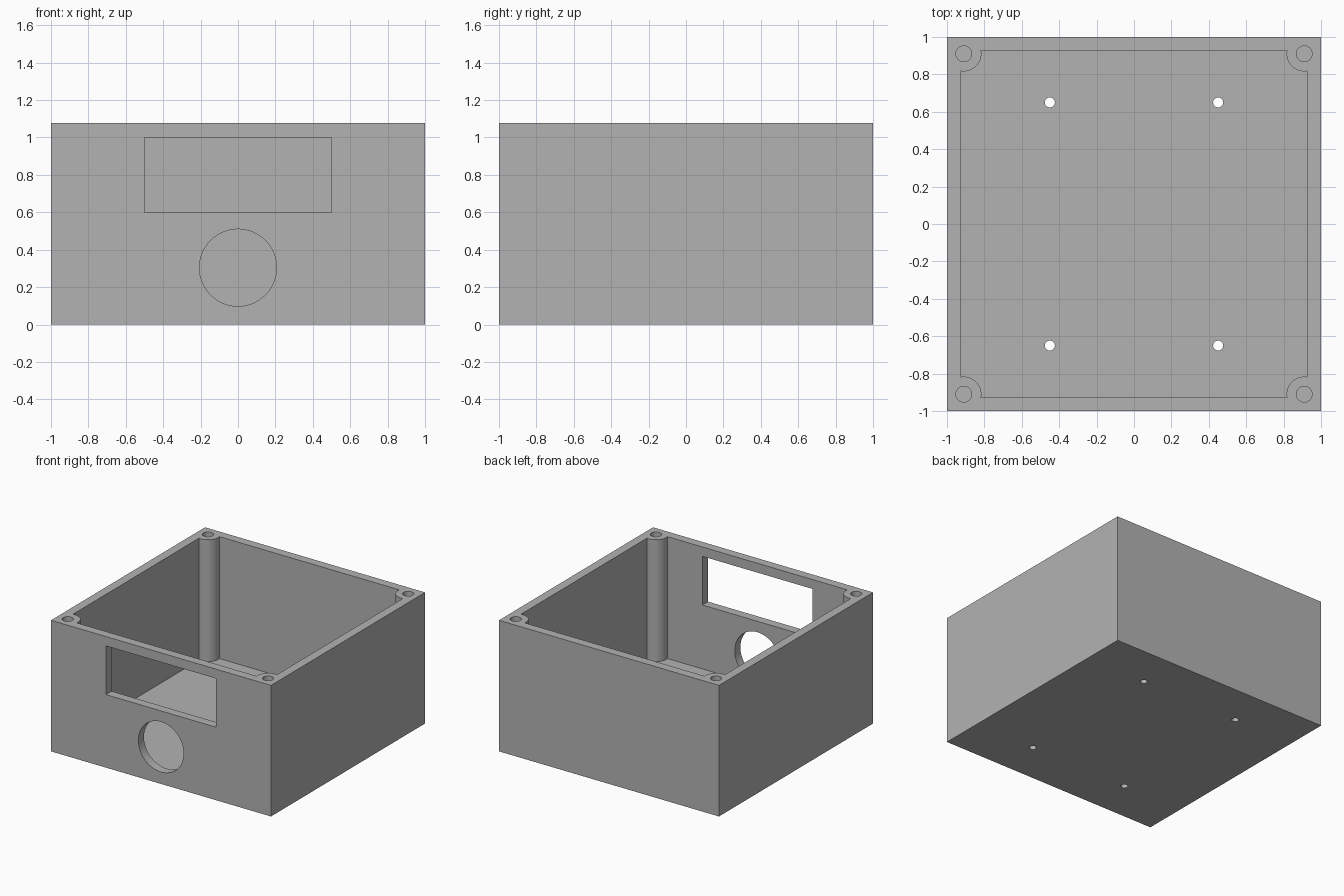
import bpy
import bmesh
import math

cube = bpy.data.objects.get("Cube")
if cube:
    bpy.data.objects.remove(cube, do_unlink=True)

HEIGHT, FLOOR, INNER = 1.077, 0.075, 0.927
POST_AT, POST_R, SCREW_R = 0.91, 0.094, 0.042

grey = bpy.data.materials.new("grey plastic")
grey.use_nodes = True
colour = (0.45, 0.45, 0.45, 1)
grey.diffuse_color = colour
grey.node_tree.nodes["Principled BSDF"].inputs["Base Color"].default_value = colour


def prism(name, outline, z0, z1):
    """Extrude a flat outline from z0 up to z1."""
    bm = bmesh.new()
    base = bm.faces.new([bm.verts.new((x, y, z0)) for x, y in outline])
    grown = bmesh.ops.extrude_face_region(bm, geom=[base])["geom"]
    top = [v for v in grown if isinstance(v, bmesh.types.BMVert)]
    bmesh.ops.translate(bm, verts=top, vec=(0, 0, z1 - z0))
    bmesh.ops.recalc_face_normals(bm, faces=bm.faces)
    mesh = bpy.data.meshes.new(name)
    bm.to_mesh(mesh)
    bm.free()
    mesh.materials.append(grey)
    obj = bpy.data.objects.new(name, mesh)
    bpy.context.collection.objects.link(obj)
    return obj


def rectangle(x, y):
    return [(-x, -y), (x, -y), (x, y), (-x, y)]


def circle(radius, cx=0, cy=0, sides=48):
    steps = [math.tau * i / sides for i in range(sides)]
    return [(cx + radius * math.cos(a), cy + radius * math.sin(a)) for a in steps]


def cavity_outline(steps=14):
    """Square with a round screw post biting into each corner."""
    offset = INNER - POST_AT
    start = math.pi + math.acos(offset / POST_R) - math.pi / 2
    first = -math.asin(offset / POST_R) - math.pi
    # Arc of the +x +y post, from the right wall round to the back wall
    begin = math.tau - math.acos(offset / POST_R)
    end = math.asin(offset / POST_R) + 0
    end = math.pi - end
    arc = []
    for i in range(steps + 1):
        a = begin + (end - begin) * i / steps
        arc.append((POST_AT + POST_R * math.cos(a), POST_AT + POST_R * math.sin(a)))
    points = []
    for quarter in range(4):
        c, s = round(math.cos(quarter * math.pi / 2)), round(math.sin(quarter * math.pi / 2))
        points += [(c * x - s * y, s * x + c * y) for x, y in arc]
    return points


# Solid block and everything removed from it
case = prism("enclosure_case", rectangle(1, 1), 0, HEIGHT)
cutters = [prism("cavity", cavity_outline(), FLOOR, HEIGHT + 0.1)]

for sx in (-1, 1):
    for sy in (-1, 1):
        # Blind screw holes in the corner posts
        screw = circle(SCREW_R, sx * POST_AT, sy * POST_AT, 32)
        cutters.append(prism("screw_hole", screw, HEIGHT - 0.4, HEIGHT + 0.1))
        # Mounting holes through the floor
        mount = circle(0.027, sx * 0.45, sy * 0.65, 32)
        cutters.append(prism("mounting_hole", mount, -0.1, FLOOR + 0.1))

# Front openings, stood upright and pushed through the front wall
for name, outline, z in (("display_window", rectangle(0.5, 0.2), 0.8),
                         ("round_port", circle(0.206, sides=64), 0.304)):
    opening = prism(name, outline, -0.15, 0.15)
    opening.rotation_euler.x = math.pi / 2
    opening.location = (0, -1, z)
    cutters.append(opening)

for cutter in cutters:
    cutter.hide_render = True
    cut = case.modifiers.new(cutter.name, "BOOLEAN")
    cut.operation = "DIFFERENCE"
    cut.solver = "EXACT"
    cut.object = cutter

# Bake the cuts and drop the cutters
bpy.context.view_layer.update()
graph = bpy.context.evaluated_depsgraph_get()
baked = bpy.data.meshes.new_from_object(case.evaluated_get(graph))
case.modifiers.clear()
case.data = baked
for cutter in cutters:
    bpy.data.objects.remove(cutter, do_unlink=True)

# Smooth posts and holes, crisp edges elsewhere
bpy.ops.object.select_all(action="DESELECT")
case.select_set(True)
bpy.context.view_layer.objects.active = case
bpy.ops.object.shade_smooth_by_angle(angle=math.radians(30))
